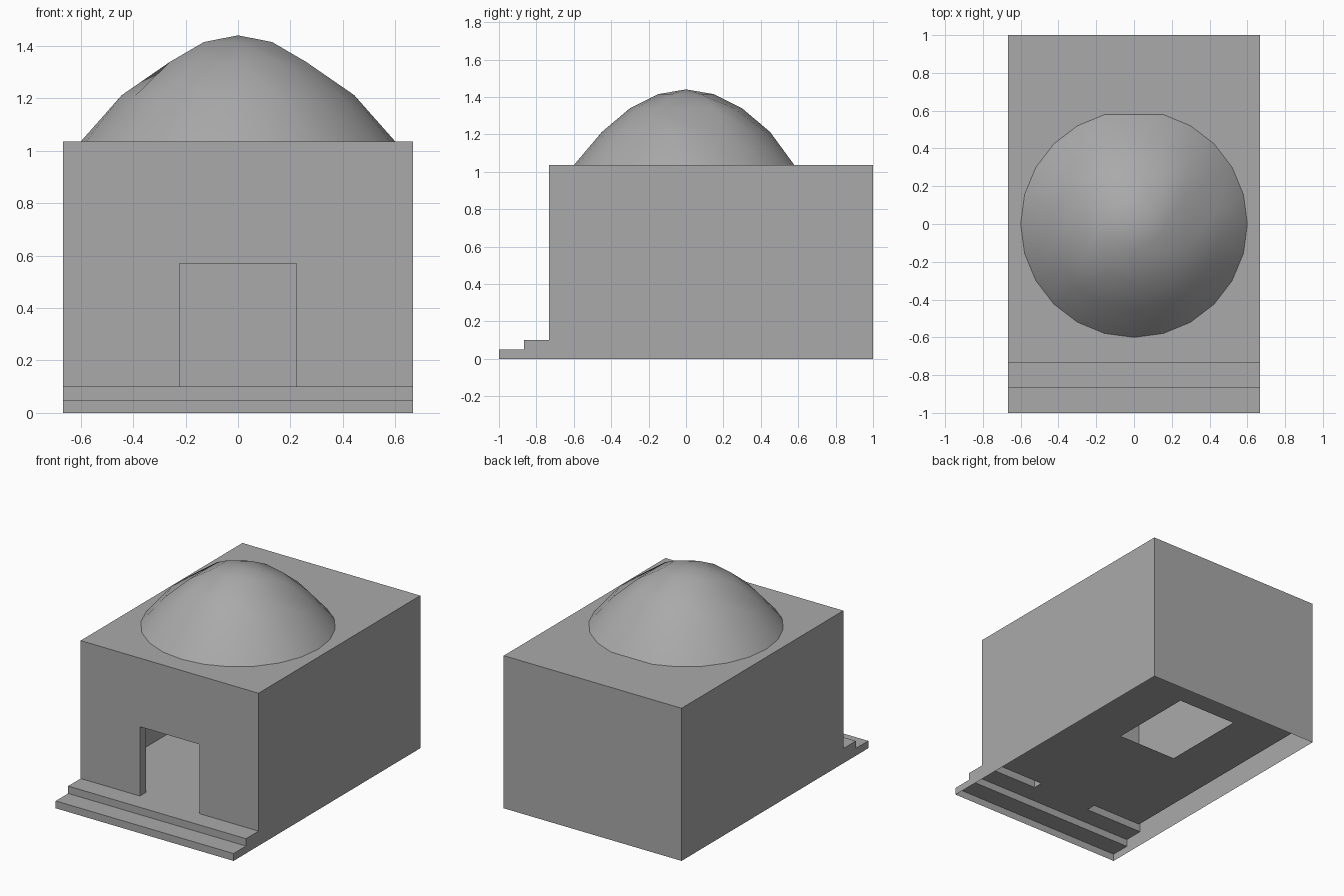
import bpy, bmesh
from math import cos, sin, radians

if "Cube" in bpy.data.objects:
    bpy.data.objects.remove(bpy.data.objects["Cube"])

stone = bpy.data.materials.new("grey_stone")
stone.use_nodes = True
GREY = (0.4, 0.4, 0.4, 1)
stone.diffuse_color = GREY
stone.node_tree.nodes["Principled BSDF"].inputs["Base Color"].default_value = GREY

# Shared dimensions
W, WALL = 0.667, 0.067
FRONT, BACK = -0.733, 1.0
ROOF, FLOOR = 1.035, 0.1
DOOR_W, DOOR_TOP = 0.223, 0.57
IN_X, IN_FRONT, IN_BACK, CEILING = W - WALL, FRONT + WALL, BACK - WALL, ROOF - WALL


def rect(bm, axis, pos, a, b, sign=1):
    """Flat panel facing along an axis; a and b are ranges on the next two axes."""
    verts = []
    for u, v in ((a[0], b[0]), (a[1], b[0]), (a[1], b[1]), (a[0], b[1])):
        co = [0, 0, 0]
        co[axis], co[(axis + 1) % 3], co[(axis + 2) % 3] = pos, u, v
        verts.append(bm.verts.new(co))
    bm.faces.new(verts if sign > 0 else verts[::-1])


def holed(bm, axis, pos, a, b, hole_a, hole_b, sign=1):
    """Panel with a rectangular opening."""
    for lo, hi in ((a[0], hole_a[0]), (hole_a[1], a[1])):
        if hi > lo:
            rect(bm, axis, pos, (lo, hi), b, sign)
    for lo, hi in ((b[0], hole_b[0]), (hole_b[1], b[1])):
        rect(bm, axis, pos, hole_a, (lo, hi), sign)


def finish(name, bm, smooth=False):
    bmesh.ops.remove_doubles(bm, verts=bm.verts, dist=0.0005)
    mesh = bpy.data.meshes.new(name)
    bm.to_mesh(mesh)
    bm.free()
    mesh.materials.append(stone)
    for p in mesh.polygons:
        p.use_smooth = smooth
    obj = bpy.data.objects.new(name, mesh)
    bpy.context.collection.objects.link(obj)


X, DOOR_X = (-W, W), (-DOOR_W, DOOR_W)
DOOR_Z = (FLOOR, DOOR_TOP)

# Outer walls and roof, open underneath
bm = bmesh.new()
holed(bm, 1, FRONT, (FLOOR, ROOF), X, DOOR_Z, DOOR_X, -1)
rect(bm, 1, BACK, (0, ROOF), X)
rect(bm, 2, ROOF, X, (FRONT, BACK))
for s in (-1, 1):
    rect(bm, 0, s * W, (FRONT, BACK), (0, ROOF), s)
finish("outer_walls", bm)

# Two full-width entrance steps, open underneath
bm = bmesh.new()
for y0, y1, z0, z1 in ((-1, -0.867, 0, 0.05), (-0.867, FRONT, 0.05, FLOOR)):
    rect(bm, 1, y0, (z0, z1), X, -1)
    rect(bm, 2, z1, X, (y0, y1))
    for s in (-1, 1):
        rect(bm, 0, s * W, (y0, y1), (0, z1), s)
finish("entrance_steps", bm)

# Doorway lining through the wall thickness
bm = bmesh.new()
DEPTH = (FRONT, IN_FRONT)
rect(bm, 2, FLOOR, DOOR_X, DEPTH)
rect(bm, 2, DOOR_TOP, DOOR_X, DEPTH, -1)
for s in (-1, 1):
    rect(bm, 0, s * DOOR_W, DEPTH, DOOR_Z, -s)
finish("doorway", bm)

# Inner room with a pit opening in its floor
bm = bmesh.new()
IX, IY, IZ = (-IN_X, IN_X), (IN_FRONT, IN_BACK), (FLOOR, CEILING)
holed(bm, 2, FLOOR, IX, IY, DOOR_X, (0.133, 0.733))
rect(bm, 2, CEILING, IX, IY, -1)
holed(bm, 1, IN_FRONT, IZ, IX, DOOR_Z, DOOR_X)
rect(bm, 1, IN_BACK, IZ, IX, -1)
for s in (-1, 1):
    rect(bm, 0, s * IN_X, IY, IZ, -s)
finish("inner_room", bm)

# Parabolic dome: each ring inward has six fewer sides
bm = bmesh.new()
R, H = 0.6, 0.405
SKIP = {4: (180,), 3: (90, 270)}   # corners left out, in degrees from the front
rings = []
for k in (4, 3, 2, 1):
    r, n = R * k / 4, 6 * k
    skipped = SKIP[4] if k == 4 else SKIP[3] if k == 2 else ()
    angles = [i * 360 / n for i in range(n) if i * 360 / n not in skipped]
    verts = [bm.verts.new((r * sin(radians(a)), -r * cos(radians(a)),
                           ROOF + H * (1 - (k / 4) ** 2))) for a in angles]
    rings.append((angles + [360], verts + verts[:1]))

for (ao, vo), (ai, vi) in zip(rings, rings[1:]):
    i = j = 0
    while i < len(vo) - 1 or j < len(vi) - 1:
        step_out = j == len(vi) - 1 or (i < len(vo) - 1 and ao[i + 1] <= ai[j + 1])
        if step_out:
            bm.faces.new((vo[i], vo[i + 1], vi[j]))
            i += 1
        else:
            bm.faces.new((vo[i], vi[j + 1], vi[j]))
            j += 1
apex = bm.verts.new((0, 0, ROOF + H))
top = rings[-1][1]
for p, q in zip(top, top[1:]):
    bm.faces.new((p, q, apex))
finish("dome", bm, True)
